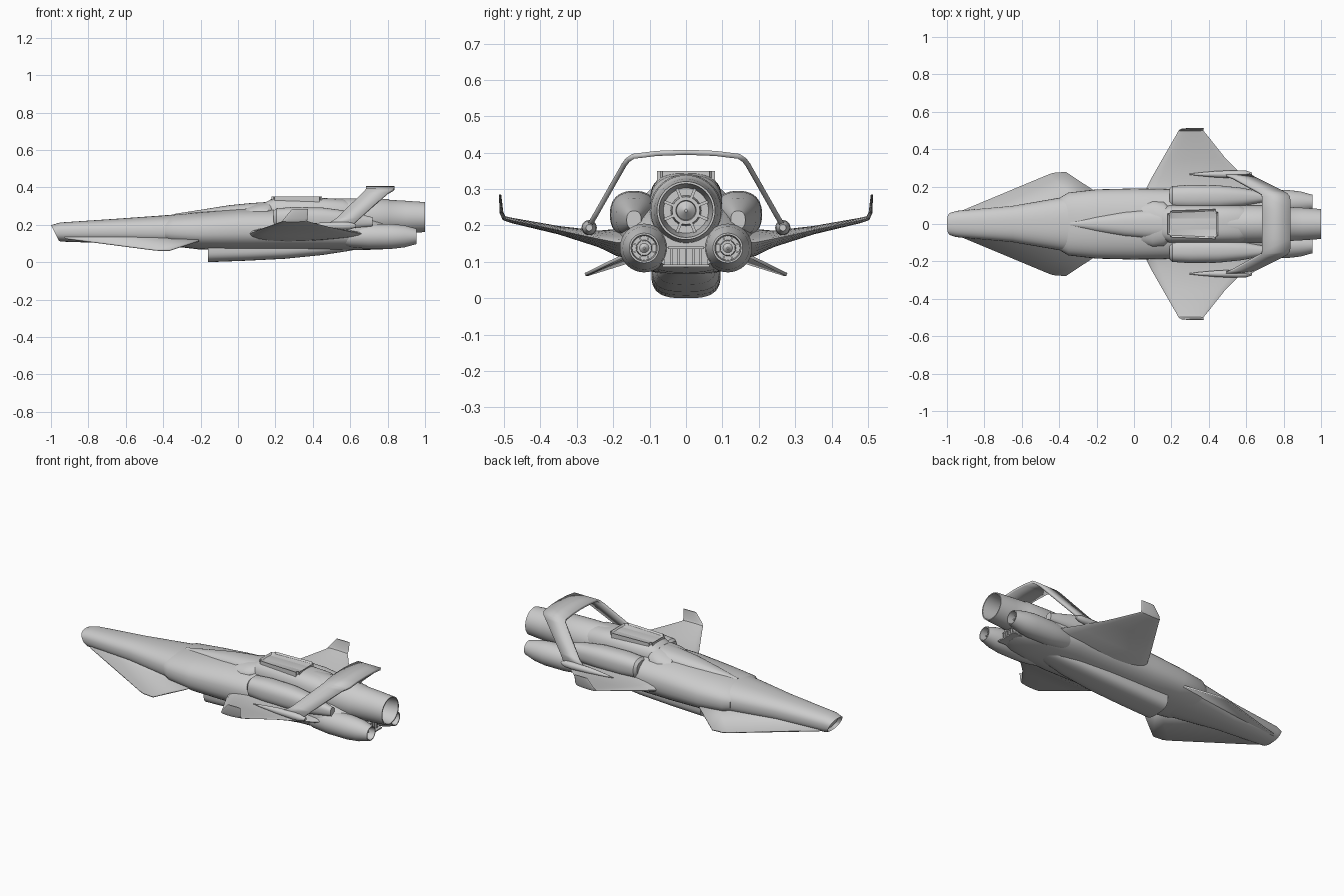
import bpy, bmesh
from math import sin, cos, pi, copysign
from mathutils import Vector

if "Cube" in bpy.data.objects:
    bpy.data.objects.remove(bpy.data.objects["Cube"])


def finish(name, bm, mirror=False, solid=0, angle=35):
    bmesh.ops.recalc_face_normals(bm, faces=bm.faces)
    me = bpy.data.meshes.new(name)
    bm.to_mesh(me)
    bm.free()
    ob = bpy.data.objects.new(name, me)
    bpy.context.collection.objects.link(ob)
    if solid:
        m = ob.modifiers.new("solid", 'SOLIDIFY')
        m.thickness = solid
        m.offset = 0
    if mirror:
        m = ob.modifiers.new("mirror", 'MIRROR')
        m.use_axis = (False, True, False)
        m.use_mirror_merge = True
    bpy.ops.object.select_all(action='DESELECT')
    ob.select_set(True)
    bpy.context.view_layer.objects.active = ob
    bpy.ops.object.shade_smooth_by_angle(angle=angle * pi / 180)
    return ob


def skin(bm, rings, caps=True):
    vs = [[bm.verts.new(p) for p in r] for r in rings]
    n = len(vs[0])
    for a, b in zip(vs, vs[1:]):
        for i in range(n):
            bm.faces.new((a[i], a[(i + 1) % n], b[(i + 1) % n], b[i]))
    if caps:
        return bm.faces.new(vs[0]), bm.faces.new(vs[-1])


def loft(name, rows, cy=0, n=2.4, slant=0, mirror=False, inset=0, segs=40):
    # rows: x, half width, bottom z, top z ; superellipse sections
    rings = []
    for k, (x, w, zb, zt) in enumerate(rows):
        ring = []
        for i in range(segs):
            a = 2 * pi * i / segs
            c, s = cos(a), sin(a)
            z = (zb + zt) / 2 + (zt - zb) / 2 * copysign(abs(s) ** (2 / n), s)
            y = cy + w * copysign(abs(c) ** (2 / n), c)
            ring.append((x + (slant * (zt - z) if k == 0 else 0), y, z))
        rings.append(ring)
    bm = bmesh.new()
    front, _ = skin(bm, rings)
    if inset:
        bmesh.ops.recalc_face_normals(bm, faces=bm.faces)
        bmesh.ops.inset_region(bm, faces=[front], thickness=inset)
        bmesh.ops.translate(bm, verts=front.verts, vec=(0.02, 0, 0))
    return finish(name, bm, mirror)


def lathe(name, prof, cy, cz, mirror=False, segs=40):
    # turned profile of x, radius around the x axis
    bm = bmesh.new()
    skin(bm, [[(x, cy + r * cos(2 * pi * i / segs), cz + r * sin(2 * pi * i / segs))
               for i in range(segs)] for x, r in prof])
    return finish(name, bm, mirror)


def box(name, x, y, z, mirror=False):
    bm = bmesh.new()
    bmesh.ops.create_cube(bm, size=1)
    for v in bm.verts:
        v.co = Vector([(r[0] + r[1]) / 2 + c * (r[1] - r[0]) for r, c in zip((x, y, z), v.co)])
    return finish(name, bm, mirror)


def spokes(name, x0, x1, r0, r1, cy, cz, count, t, mirror=False):
    bm = bmesh.new()
    for k in range(count):
        a = 2 * pi * k / count + pi / 8
        d, e = Vector((0, cos(a), sin(a))), Vector((0, -sin(a), cos(a))) * t
        o = Vector((0, cy, cz))
        skin(bm, [[o + d * r - e + Vector((x0, 0, 0)), o + d * r + e + Vector((x0, 0, 0)),
                   o + d * r + e + Vector((x1, 0, 0)), o + d * r - e + Vector((x1, 0, 0))]
                  for r in (r0, r1)])
    return finish(name, bm, mirror)


# Fuselage: slanted nose, main hull, dorsal fairing and upper deck
loft("nose", [(-1, .06, .115, .198), (-.95, .07, .11, .212), (-.65, .097, .1, .232),
              (-.4, .14, .085, .25), (-.25, .165, .075, .262)], slant=.5, inset=.012)
loft("hull", [(-.39, .145, .1, .235), (-.35, .168, .085, .254), (-.2, .185, .067, .268),
              (0, .19, .064, .285), (.2, .186, .064, .29), (.5, .185, .064, .27),
              (.7, .165, .066, .24), (.8, .13, .07, .21), (.86, .09, .085, .18)])
loft("dorsal_fairing", [(-.34, .012, .2, .258), (-.2, .045, .2, .28), (-.05, .068, .2, .304),
                        (.06, .078, .2, .315), (.16, .085, .2, .322)])
loft("deck_collar", [(.04, .11, .18, .295), (.1, .125, .18, .312), (.16, .12, .18, .322),
                     (.18, .1, .18, .325)])
loft("upper_deck", [(.15, .085, .2, .322), (.19, .1, .17, .343), (.45, .1, .15, .343),
                    (.56, .1, .14, .338), (.6, .09, .15, .325)], n=2.9)

# Raised hatch frame on the deck with a sunken panel
bm = bmesh.new()
skin(bm, [[(.18, -.07, z), (.45, -.08, z), (.45, .08, z), (.18, .07, z)] for z in (.31, .35)])
top = max(bm.faces, key=lambda f: f.calc_center_median().z)
bmesh.ops.recalc_face_normals(bm, faces=bm.faces)
bmesh.ops.bevel(bm, geom=[e for e in bm.edges if abs(e.verts[0].co.z - e.verts[1].co.z) > .03],
                offset=.015, segments=3, affect='EDGES')
top = max(bm.faces, key=lambda f: f.calc_center_median().z)
bmesh.ops.inset_region(bm, faces=[top], thickness=.014)
bmesh.ops.translate(bm, verts=top.verts, vec=(0, 0, -.008))
finish("deck_hatch", bm)

# Shoulder pods
loft("shoulder_pod", [(.19, .045, .2, .275), (.205, .06, .175, .288), (.3, .066, .165, .295),
                      (.45, .064, .165, .292), (.58, .05, .17, .275), (.72, .02, .19, .24)],
     cy=.143, mirror=True)

# Belly duct with flat front
loft("belly_duct", [(-.16, .095, 0, .14), (.05, .095, .008, .14), (.25, .092, .018, .14),
                    (.45, .082, .038, .14), (.58, .065, .058, .14), (.66, .04, .072, .14)], n=3)

# Main engine
lathe("main_engine", [(.45, .08), (.5, .1), (.66, .1), (.8, .097), (.81, .092), (.9, .087), (1, .08),
                      (1, .074), (.88, .062), (.88, .042), (.91, .038), (.91, .028), (.9, .026),
                      (.92, .004)], 0, .241)
spokes("main_engine_vanes", .87, .91, .036, .066, 0, .241, 8, .004)

# Lower engines
lathe("lower_engine", [(.5, .03), (.6, .058), (.7, .067), (.82, .067), (.89, .059), (.955, .041),
                       (.955, .036), (.9, .033), (.9, .022), (.92, .02), (.92, .013), (.93, .003)],
      .115, .138, mirror=True, segs=32)
spokes("lower_engine_vanes", .89, .92, .018, .036, .115, .138, 8, .002, mirror=True)

# Slatted vent between the engines
box("vent_floor", (.7, .9), (-.065, .065), (.086, .093))
box("vent_roof", (.7, .88), (-.05, .05), (.135, .142))
box("vent_back", (.7, .865), (-.06, .06), (.088, .14))
for k in range(5):
    y = -.04 + .02 * k
    box("vent_slat", (.86, .885), (y - .003, y + .003), (.092, .137))

# Main wings with upturned tips: y, z, leading x, trailing x, half thickness, tip tilt
wing = [(.1, .148, .0, .72, .045, 0), (.19, .153, .065, .65, .036, 0), (.24, .163, .09, .6, .022, 0),
        (.35, .187, .153, .49, .011, .1), (.48, .214, .228, .387, .007, .15),
        (.5, .22, .238, .37, .006, .6), (.507, .235, .248, .372, .005, 1.4),
        (.511, .285, .29, .375, .003, 1.5)]
rings = []
for y, z, a, b, t, tilt in wing:
    ring = []
    for i in range(20):
        u = 2 * pi * i / 20
        s = t * sin(u) * (1 + .3 * cos(u))
        ring.append(((a + b) / 2 - (b - a) / 2 * cos(u), y - s * sin(tilt), z + s * cos(tilt)))
    rings.append(ring)
bm = bmesh.new()
skin(bm, rings)
finish("main_wing", bm, mirror=True)

# Drooping front fins
bm = bmesh.new()
pts = [(-.95, .04, .135), (-.92, .07, .128), (-.46, .262, .068), (-.43, .272, .065), (-.365, .277, .065),
       (-.21, .175, .115), (-.21, .06, .16)]
bm.faces.new([bm.verts.new(p) for p in pts])
finish("front_fin", bm, mirror=True, solid=.009)

# Wing needles carrying the arch
lathe("wing_needle", [(.29, .002), (.36, .01), (.45, .018), (.56, .021), (.6, .019), (.63, .009)],
      .266, .194, mirror=True, segs=20)

# Swept arch over the tail: y, z, leading x, trailing x
arch = [(.268, .195, .47, .61), (.245, .235, .53, .65), (.17, .367, .665, .80), (.16, .38, .68, .82),
        (.145, .39, .685, .835), (.08, .398, .685, .837), (0, .401, .685, .838)]
bm = bmesh.new()
cols = [(bm.verts.new((a, y, z)), bm.verts.new((b, y, z))) for y, z, a, b in arch]
for p, q in zip(cols, cols[1:]):
    bm.faces.new((p[0], p[1], q[1], q[0]))
ob = finish("tail_arch", bm, mirror=True, solid=.014)
ob.modifiers.move(0, 1)
